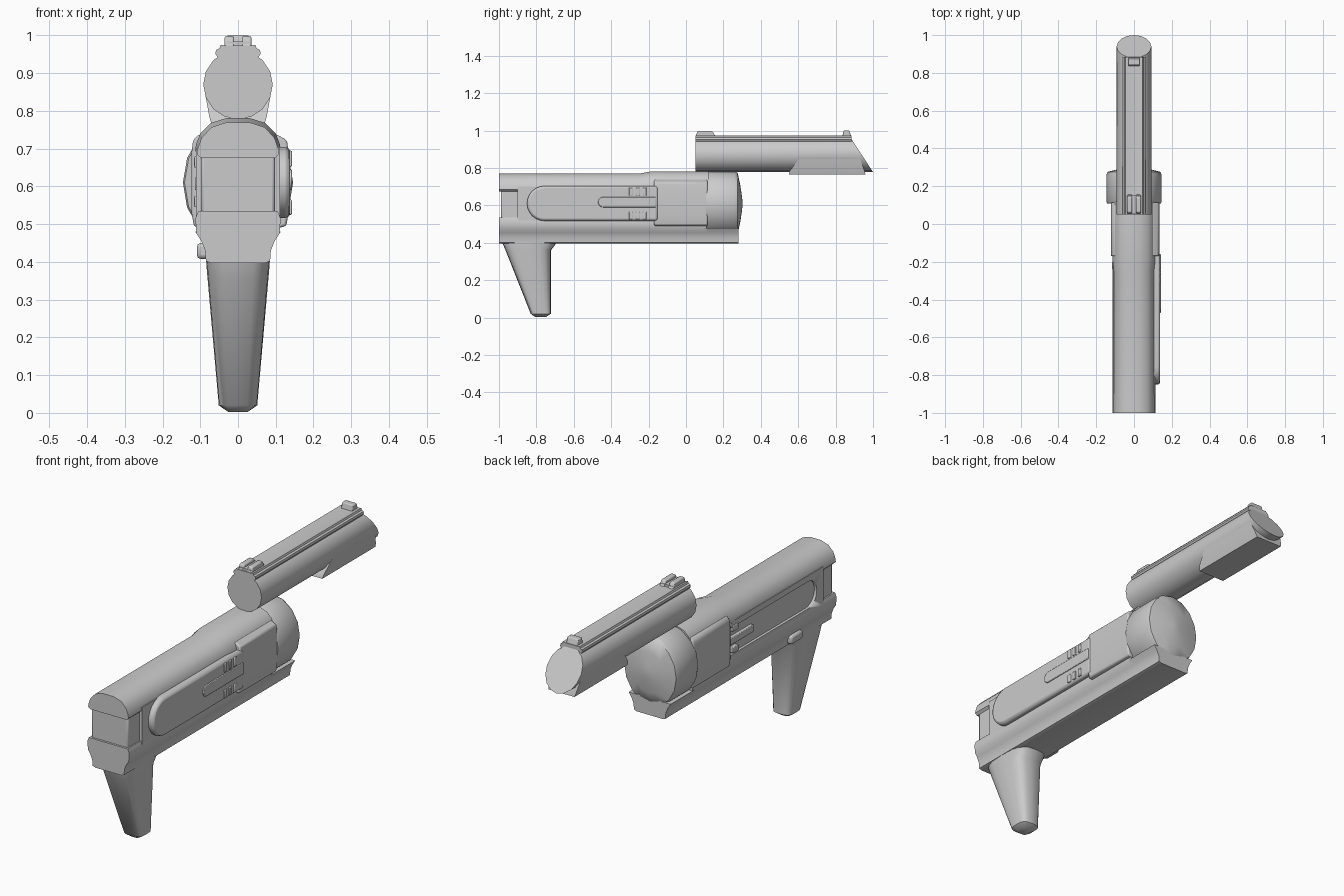
import bpy, bmesh, math
from mathutils import Vector

if "Cube" in bpy.data.objects:
    bpy.data.objects.remove(bpy.data.objects["Cube"])


def finish(name, bm, angle=40, bevel=0):
    bmesh.ops.recalc_face_normals(bm, faces=bm.faces)
    mesh = bpy.data.meshes.new(name)
    bm.to_mesh(mesh)
    bm.free()
    ob = bpy.data.objects.new(name, mesh)
    bpy.context.collection.objects.link(ob)
    if bevel:
        m = ob.modifiers.new("bevel", 'BEVEL')
        m.width, m.segments, m.limit_method = bevel, 2, 'ANGLE'
    bpy.ops.object.select_all(action='DESELECT')
    ob.select_set(True)
    bpy.context.view_layer.objects.active = ob
    bpy.ops.object.shade_smooth_by_angle(angle=math.radians(angle))
    return ob


def loft(name, rings, angle=40, bevel=0):
    """Skin a list of equal-length point rings and cap both ends."""
    bm = bmesh.new()
    vs = [[bm.verts.new(p) for p in r] for r in rings]
    n = len(vs[0])
    for a, b in zip(vs, vs[1:]):
        for i in range(n):
            j = (i + 1) % n
            bm.faces.new((a[i], a[j], b[j], b[i]))
    bm.faces.new(vs[0])
    bm.faces.new(vs[-1])
    return finish(name, bm, angle, bevel)


def section(half, y):
    """Mirror a half profile of (x, z) into a closed ring at y."""
    return [(x, y, z) for x, z in half] + [(-x, y, z) for x, z in reversed(half)]


def side_plate(name, outline, x0, x1, bevel=0):
    """Extrude a (y, z) outline between two x positions."""
    return loft(name, [[(x, y, z) for y, z in outline] for x in (x0, x1)], 40, bevel)


def box(name, x0, x1, y0, y1, z0, z1, bevel=0):
    return side_plate(name, [(y0, z0), (y1, z0), (y1, z1), (y0, z1)], x0, x1, bevel)


def ellipse_y(y, rx, rz, zc, n=16):
    return [(rx * math.cos(2 * math.pi * i / n), y,
             zc + rz * math.sin(2 * math.pi * i / n)) for i in range(n)]


def slot_outline(y0, y1, z0, z1, n=12):
    """Rounded at the rear end, square at the front end."""
    r, c = (z1 - z0) / 2, (z0 + z1) / 2
    pts = [(y0 + r - r * math.sin(math.pi * i / n), c + r * math.cos(math.pi * i / n))
           for i in range(n + 1)]
    return [(y1, z1)] + pts + [(y1, z0)]


# Tapered grip with rounded-rectangle sections
def grip_ring(z, y0, y1, hx, n=20):
    out = []
    for i in range(n):
        c, s = math.cos(2 * math.pi * i / n), math.sin(2 * math.pi * i / n)
        f = lambda v: math.copysign(abs(v) ** 0.6, v)
        out.append((hx * f(c), (y0 + y1) / 2 + (y1 - y0) / 2 * f(s), z))
    return out


loft("grip", [grip_ring(0.42, -0.985, -0.68, 0.085), grip_ring(0.395, -0.98, -0.695, 0.084),
              grip_ring(0.36, -0.965, -0.722, 0.081), grip_ring(0.02, -0.83, -0.723, 0.051),
              grip_ring(0.002, -0.805, -0.75, 0.025)])

# Lower frame rail running the whole length
lower = [(0.07, 0.397), (0.085, 0.402), (0.087, 0.43), (0.097, 0.455),
         (0.11, 0.475), (0.113, 0.515), (0.105, 0.535)]
frame_front = [(x, min(z, 0.48)) for x, z in lower]
loft("lower_frame", [section(lower, -1), section(lower, 0.11)])
loft("front_cradle", [section(frame_front, 0.10), section(frame_front, 0.28)])

# Middle body and the narrower rear block
body = box("middle_body", -0.111, 0.111, -0.9, 0.12, 0.51, 0.70)
box("rear_block", -0.098, 0.098, -0.99, -0.88, 0.52, 0.69, 0.008)

# Rounded top cover that rises towards the front
cover = [(0.098, 0.675), (0.109, 0.685), (0.107, 0.70), (0.096, 0.73), (0.07, 0.757), (0.03, 0.77)]
raised = [(x * 1.04, z + 0.011) for x, z in cover]
loft("top_cover", [section(cover, -1), section(cover, -0.25),
                   section(raised, -0.19), section(raised, 0.12)])

# Shallow slot on the left side
cutter = side_plate("slot_cutter", slot_outline(-0.85, -0.17, 0.54, 0.672), -0.2, -0.098)
cutter.hide_render = True
cutter.hide_set(True)
cut = body.modifiers.new("slot", 'BOOLEAN')
cut.object, cut.operation, cut.solver = cutter, 'DIFFERENCE', 'EXACT'

# Raised plate, tab and ridges on the right side
side_plate("side_plate", slot_outline(-0.85, -0.15, 0.517, 0.704), 0.09, 0.138, 0.012)
side_plate("slide_tab", slot_outline(-0.47, -0.16, 0.59, 0.645), 0.12, 0.143, 0.003)
for i in range(3):
    y = -0.305 + i * 0.037
    for z0, z1 in ((0.525, 0.565), (0.652, 0.695)):
        box("grip_ridge", 0.12, 0.143, y, y + 0.02, z0, z1, 0.003)
box("left_tab", -0.114, -0.09, -0.36, -0.16, 0.59, 0.625, 0.003)
for z in (0.545, 0.65):
    box("left_ridge", -0.116, -0.09, -0.24, -0.2, z, z + 0.03, 0.003)

# Bulged front panels on both sides
for name, s, w in (("right_panel", 1, 0.134), ("left_panel", -1, 0.123)):
    prof = [(0.08, 0.745), (0.108, 0.735), (w - 0.004, 0.722), (w, 0.69), (w, 0.53),
            (w - 0.006, 0.495), (0.08, 0.483)]
    loft(name, [[(s * x, y, z) for x, z in prof] for y in (-0.17, 0.115)], 40, 0.006)

# Release button low on the left side
box("release_button", -0.109, -0.07, -0.75, -0.66, 0.408, 0.45, 0.01)

# Bulbous drum with a shallow domed front
loft("front_drum", [ellipse_y(y, 0.146 * k, 0.171 * k, 0.61) for y, k in
                    ((0.108, 0.97), (0.118, 1), (0.26, 1), (0.276, 0.96),
                     (0.29, 0.58), (0.30, 0.2), (0.302, 0.04))], 55)

# Barrel with a slanted muzzle
rear = ellipse_y(0.05, 0.092, 0.092, 0.87)
muzzle = [(x, 0.88 + (0.962 - z) * 0.652, z) for x, _, z in rear]
loft("barrel", [rear, muzzle])

# Sight rail on top of the barrel
rail = [(0.04, 0.93), (0.05, 0.935), (0.06, 0.952), (0.058, 0.962), (0.049, 0.966),
        (0.046, 0.975), (0.03, 0.973)]
loft("sight_rail", [section(rail, 0.05), section(rail, 0.885)], 30)
for s in (-1, 1):
    side_plate("rear_sight", [(0.05, 0.965), (0.16, 0.965), (0.14, 0.998), (0.062, 0.998)],
               s * 0.01, s * 0.036, 0.005)
box("rear_sight_base", -0.03, 0.03, 0.055, 0.15, 0.96, 0.984)
side_plate("front_sight", [(0.835, 0.965), (0.885, 0.965), (0.873, 1.0), (0.843, 1.0)],
           -0.03, 0.03, 0.004)

# Flared lug under the muzzle
lug = []
for z, y0, y1, hx in ((0.764, 0.55, 0.96, 0.07), (0.785, 0.555, 0.955, 0.076),
                      (0.85, 0.605, 0.93, 0.088)):
    lug.append([(-hx, y0, z), (hx, y0, z), (hx, y1, z), (-hx, y1, z)])
loft("barrel_lug", lug)
